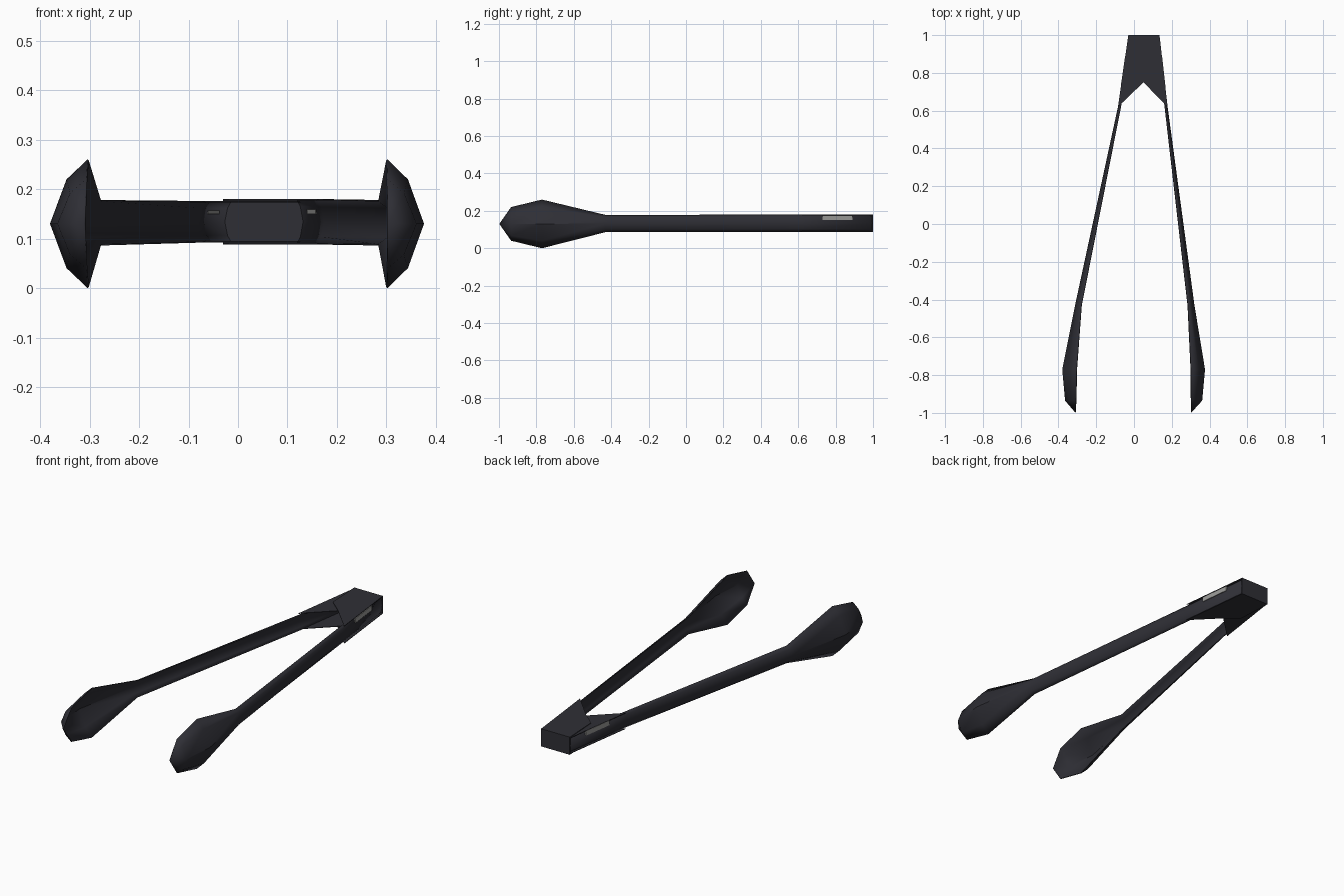
import bpy, bmesh
from mathutils import Vector

if "Cube" in bpy.data.objects:
    bpy.data.objects.remove(bpy.data.objects["Cube"])


def material(name, rgb):
    m = bpy.data.materials.new(name)
    m.diffuse_color = (*rgb, 1)
    m.use_nodes = True
    m.node_tree.nodes["Principled BSDF"].inputs["Base Color"].default_value = m.diffuse_color
    return m


DARK = material("dark steel", (0.028, 0.028, 0.036))
GREY = material("light grey", (0.32, 0.32, 0.31))


def finish(name, bm, mat, fix=True):
    bmesh.ops.remove_doubles(bm, verts=bm.verts, dist=0.0005)
    if fix:
        bmesh.ops.recalc_face_normals(bm, faces=bm.faces)
    me = bpy.data.meshes.new(name)
    bm.to_mesh(me)
    bm.free()
    me.materials.append(mat)
    ob = bpy.data.objects.new(name, me)
    bpy.context.collection.objects.link(ob)
    return ob


def smooth(ob, angle):
    bpy.context.view_layer.objects.active = ob
    ob.select_set(True)
    bpy.ops.object.shade_smooth_by_angle(angle=angle)
    ob.select_set(False)


# Cross-section of the bent sheet: (height factor, depth factor)
SECTION = [(-1, 0), (-0.69, 0.56), (0, 1), (0.69, 0.56), (1, 0)]


def arm(name, stations, side):
    """Loft the open channel and spoon; station = y, spine x, rim x, z, half height."""
    bm = bmesh.new()
    rows = []
    for y, spine, rim, zc, hh in stations:
        rows.append([bm.verts.new((rim + (spine - rim) * d, y, zc + hh * t))
                     for t, d in SECTION])
    for a, b in zip(rows, rows[1:]):
        for i in range(len(SECTION) - 1):
            q = [a[i], a[i + 1], b[i + 1], b[i]]
            bm.faces.new(q if side < 0 else q[::-1])
    # make the sheet face outward
    bm.normal_update()
    if sum(f.normal.x * f.calc_area() for f in bm.faces) * side < 0:
        bmesh.ops.reverse_faces(bm, faces=bm.faces)
    ob = finish(name, bm, DARK, fix=False)
    smooth(ob, 0.7)
    mod = ob.modifiers.new("sheet thickness", 'SOLIDIFY')
    mod.thickness = 0.004
    mod.offset = -1
    return ob


def plate(name, outline, z0, z1, mat):
    """Flat prism from an outline in the top view."""
    bm = bmesh.new()
    f = bm.faces.new([bm.verts.new((x, y, z0)) for x, y in outline])
    r = bmesh.ops.extrude_face_region(bm, geom=[f])
    vs = [v for v in r["geom"] if isinstance(v, bmesh.types.BMVert)]
    bmesh.ops.translate(bm, verts=vs, vec=(0, 0, z1 - z0))
    return finish(name, bm, mat)


ZA, HA = 0.134, 0.046

# Arms with spoon ends
arm("right_arm", [
    (1.0, 0.135, 0.122, ZA, HA),
    (0.62, 0.178, 0.165, ZA, HA),
    (-0.43, 0.320, 0.286, 0.132, HA),
    (-0.77, 0.376, 0.302, 0.13, 0.13),
    (-0.935, 0.361, 0.303, 0.13, 0.09),
    (-0.998, 0.304, 0.304, 0.13, 0.0)], 1)
arm("left_arm", [
    (1.0, -0.030, -0.017, ZA, HA - 0.004),
    (0.62, -0.085, -0.072, ZA, HA - 0.004),
    (-0.43, -0.312, -0.279, 0.132, HA),
    (-0.77, -0.380, -0.304, 0.13, 0.13),
    (-0.935, -0.365, -0.307, 0.13, 0.09),
    (-0.998, -0.311, -0.311, 0.13, 0.0)], -1)

# Hinge flanges, one overlapping pair above and one below
RIGHT = [(0.135, 1), (0.178, 0.62), (0.05, 0.75), (-0.02, 0.81), (-0.03, 1)]
LEFT = [(-0.03, 1), (-0.085, 0.62), (0.05, 0.75), (0.12, 0.82), (0.128, 1)]
for level, s in (("upper", 1), ("lower", -1)):
    for side, outline, h in (("right", RIGHT, HA), ("left", LEFT, HA - 0.004)):
        za, zb = sorted((ZA + s * (h - 0.003), ZA + s * h))
        plate(f"{level}_{side}_flange", outline, za, zb, DARK)

# Closed end of the hinge
plate("hinge_end", [(-0.03, 0.995), (0.135, 0.995), (0.135, 1), (-0.03, 1)],
      ZA - HA, ZA + HA, DARK)

# Small grey plates set through the arm walls near the hinge
for name, a, b in (("right_tag", Vector((0.135, 1)), Vector((0.178, 0.62))),
                   ("left_tag", Vector((-0.030, 1)), Vector((-0.085, 0.62)))):
    p, q = a.lerp(b, 0.29), a.lerp(b, 0.71)
    out = Vector((1 if name == "right_tag" else -1, 0))
    o0, o1 = out * 0.001, out * -0.0085
    plate(name, [p + o0, q + o0, q + o1, p + o1], 0.15, 0.1745, GREY)
